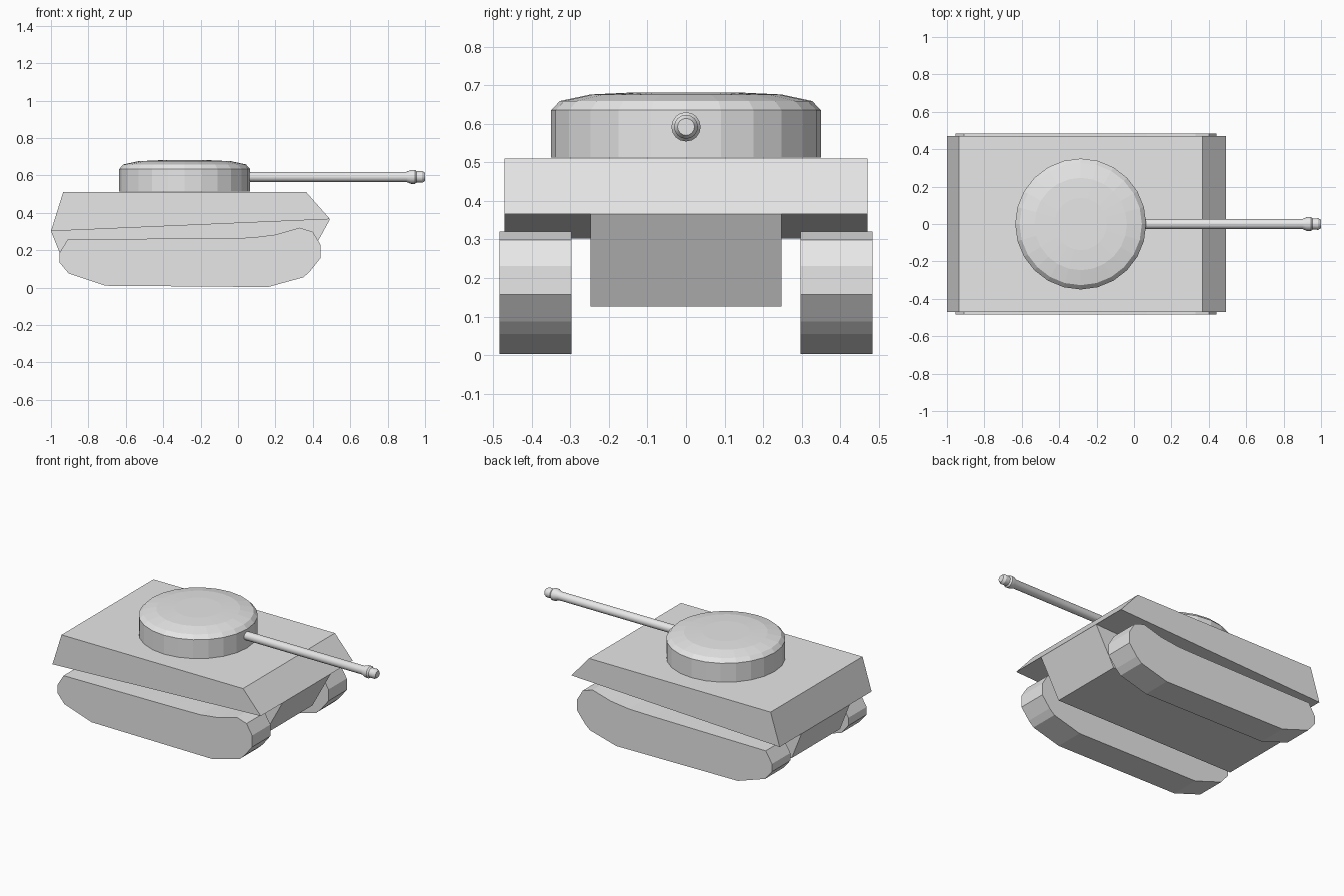
import bpy, bmesh, math
from mathutils import Matrix

if "Cube" in bpy.data.objects:
    bpy.data.objects.remove(bpy.data.objects["Cube"])

grey = bpy.data.materials.new("plain_grey")
grey.diffuse_color = (0.8, 0.8, 0.8, 1)
grey.use_nodes = True
grey.node_tree.nodes["Principled BSDF"].inputs["Base Color"].default_value = grey.diffuse_color


def finish(bm, name):
    bmesh.ops.recalc_face_normals(bm, faces=bm.faces)
    mesh = bpy.data.meshes.new(name)
    bm.to_mesh(mesh)
    bm.free()
    mesh.materials.append(grey)
    ob = bpy.data.objects.new(name, mesh)
    bpy.context.collection.objects.link(ob)
    return ob


def extrude_profile(name, pts, y0, y1):
    """Extrude an x/z outline from y0 to y1."""
    bm = bmesh.new()
    face = bm.faces.new([bm.verts.new((x, y0, z)) for x, z in pts])
    ext = bmesh.ops.extrude_face_region(bm, geom=[face])
    verts = [v for v in ext["geom"] if isinstance(v, bmesh.types.BMVert)]
    bmesh.ops.translate(bm, verts=verts, vec=(0, y1 - y0, 0))
    return finish(bm, name)


def lathe(name, pts, sides, matrix):
    """Closed solid of revolution from (radius, height) rings."""
    bm = bmesh.new()
    rings = [[bm.verts.new((r * math.cos(math.tau * i / sides),
                            r * math.sin(math.tau * i / sides), h))
              for i in range(sides)] for r, h in pts]
    for a, b in zip(rings, rings[1:]):
        for i in range(sides):
            j = (i + 1) % sides
            bm.faces.new((a[i], a[j], b[j], b[i]))
    bm.faces.new(rings[0][::-1])
    bm.faces.new(rings[-1])
    bm.transform(matrix)
    return finish(bm, name)


# Wide upper hull and narrow lower hull
extrude_profile("upper_hull", [(-0.935, 0.51), (0.365, 0.51),
                               (0.492, 0.366), (-1.0, 0.302)], -0.47, 0.47)
extrude_profile("lower_hull", [(-1.0, 0.302), (0.492, 0.366),
                               (0.36, 0.126), (-0.93, 0.126)], -0.247, 0.247)

# Tracks on both sides
track = [(-0.71, 0.01), (0.16, 0.003), (0.35, 0.055), (0.385, 0.087),
         (0.44, 0.157), (0.44, 0.231), (0.40, 0.298), (0.33, 0.32),
         (0.20, 0.283), (0.07, 0.267), (-0.10, 0.264), (-0.91, 0.258),
         (-0.955, 0.185), (-0.955, 0.135), (-0.905, 0.075)]
for side, s in (("right", -1), ("left", 1)):
    extrude_profile(side + "_track", track, s * 0.297, s * 0.484)

# Domed turret
turret = lathe("turret", [(0.35, 0.513), (0.35, 0.635), (0.327, 0.659),
                          (0.247, 0.676), (0.14, 0.681)],
               24, Matrix.Translation((-0.285, 0, 0)))

# Gun barrel with a muzzle swelling, pointing along +x
barrel = lathe("gun_barrel", [(0.027, 0.0), (0.027, 0.90), (0.037, 0.925),
                              (0.038, 0.945), (0.03, 0.955), (0.031, 0.985),
                              (0.022, 1.0)],
               16, Matrix.Translation((0, 0, 0.592)) @ Matrix.Rotation(math.pi / 2, 4, 'Y'))

# Smooth the round barrel, keeping crisp edges
bpy.ops.object.select_all(action='DESELECT')
barrel.select_set(True)
bpy.context.view_layer.objects.active = barrel
bpy.ops.object.shade_smooth_by_angle(angle=math.radians(25))
